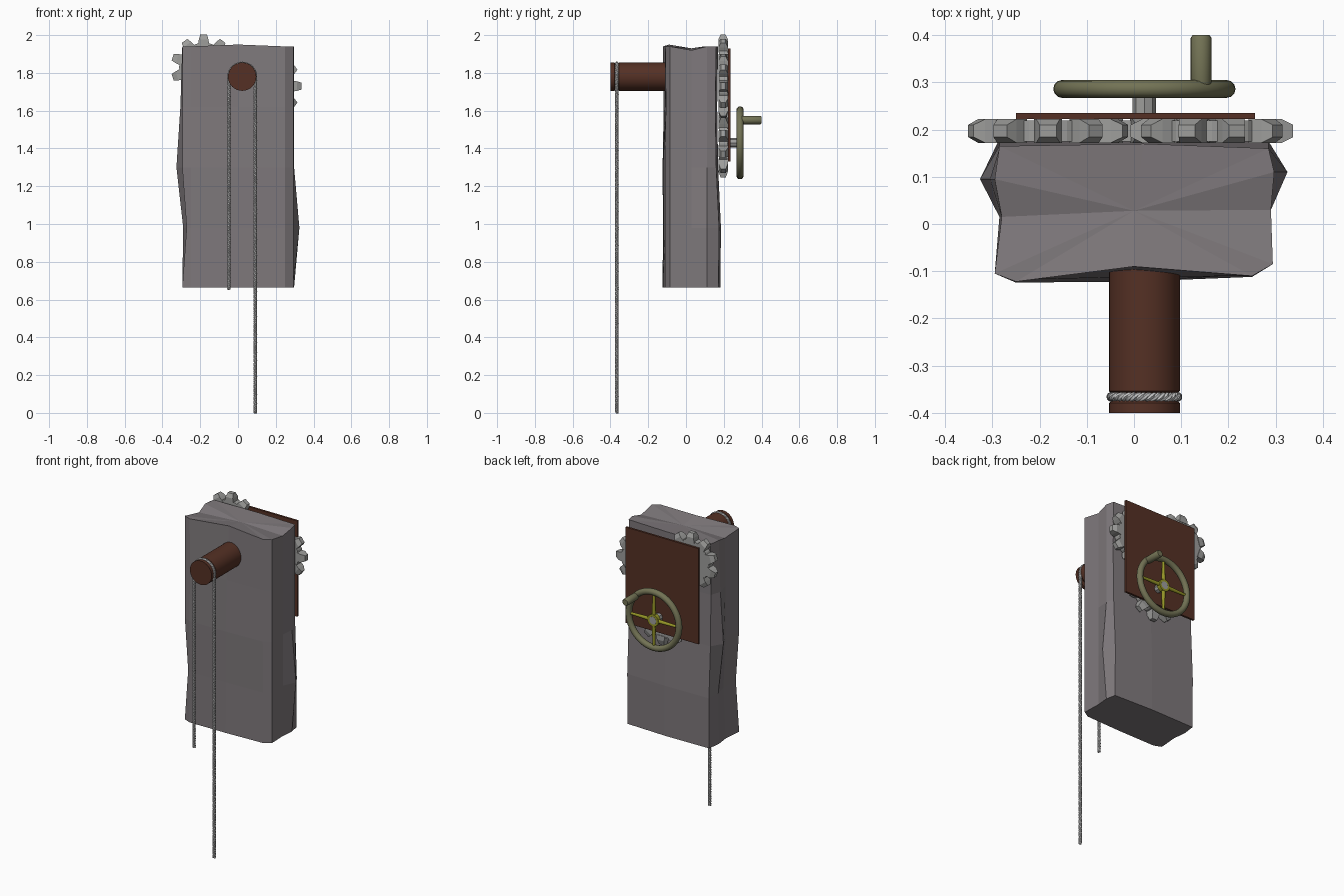
import bpy, bmesh
from math import sin, cos, pi, radians
from mathutils import Matrix, Vector

if "Cube" in bpy.data.objects:
    bpy.data.objects.remove(bpy.data.objects["Cube"], do_unlink=True)


def material(name, rgb):
    m = bpy.data.materials.new(name)
    m.use_nodes = True
    m.diffuse_color = (*rgb, 1)
    bsdf = next(n for n in m.node_tree.nodes if n.type == 'BSDF_PRINCIPLED')
    bsdf.inputs["Base Color"].default_value = (*rgb, 1)
    return m


STONE = material("grey stone", (0.21, 0.19, 0.20))
WOOD = material("dark brown wood", (0.09, 0.03, 0.018))
STEEL = material("gear steel", (0.34, 0.34, 0.33))
OLIVE = material("olive paint", (0.17, 0.17, 0.09))
BRASS = material("yellow brass", (0.30, 0.30, 0.02))
ROPE = material("pale rope", (0.55, 0.55, 0.55))


def make(name, bm, mat, smooth=None):
    bmesh.ops.recalc_face_normals(bm, faces=bm.faces)
    me = bpy.data.meshes.new(name)
    bm.to_mesh(me)
    bm.free()
    me.materials.append(mat)
    ob = bpy.data.objects.new(name, me)
    bpy.context.collection.objects.link(ob)
    if smooth:
        finish(ob, smooth)
    return ob


def finish(ob, angle):
    bpy.ops.object.select_all(action='DESELECT')
    ob.select_set(True)
    bpy.context.view_layer.objects.active = ob
    bpy.ops.object.shade_smooth_by_angle(angle=radians(angle))


def lathe(name, profile, centre, mat, sides, closed=False, smooth=35):
    """Revolve (radius, y) points about an axis along y."""
    bm = bmesh.new()
    cx, cz = centre
    rings = [[bm.verts.new((cx + r * cos(2 * pi * i / sides), y, cz + r * sin(2 * pi * i / sides)))
              for i in range(sides)] for r, y in profile]
    pairs = list(zip(rings, rings[1:]))
    if closed:
        pairs.append((rings[-1], rings[0]))
    else:
        bm.faces.new(rings[0])
        bm.faces.new(rings[-1])
    for a, b in pairs:
        for i in range(sides):
            j = (i + 1) % sides
            bm.faces.new((a[i], a[j], b[j], b[i]))
    return make(name, bm, mat, smooth)


# Rough stone block: stacked outlines with bulging sides
levels = [  # z, left crease, left bulge, right bulge, front left, front y, front middle, back y
    (0.665, -.285, -.295, .297, -.295, -.124, -.122, .182),
    (0.98, -.270, -.290, .325, -.272, -.122, -.118, .185),
    (1.30, -.285, -.326, .297, -.295, -.124, -.122, .170),
    (1.62, -.285, -.305, .297, -.295, -.118, -.112, .165),
    (1.94, -.280, -.295, .297, -.295, -.122, -.090, .170),
]
bm = bmesh.new()
rings = []
for z, crease, lb, rb, fl, fy, fm, by in levels:
    outline = [(fl, -.105), (-.25, fy), (0, fm), (.25, fy + .012), (.294, -.085), (.290, .03),
               (rb, .11), (.285, by - .01), (0.02, by), (-.285, by - .005), (lb, .095), (crease, .015)]
    ring = [bm.verts.new((x, y, z)) for x, y in outline]
    rings.append(ring)
for a, b in zip(rings, rings[1:]):
    for i in range(len(a)):
        j = (i + 1) % len(a)
        bm.faces.new((a[i], a[j], b[j], b[i]))
for ring, up in ((rings[0], 0), (rings[-1], 1)):
    mid = bm.verts.new((0, .028, ring[0].co.z - .01 * up))
    for i in (5, 11):
        ring[i].co.z -= .02 * up
    ring[2].co.z += .01 * up
    for i in range(len(ring)):
        bm.faces.new((ring[i], ring[(i + 1) % len(ring)], mid))
make("stone_block", bm, STONE)


# Three meshing gears with tapered teeth
def gear(name, cx, cz, phase, tip=.172, root=.13, teeth=10):
    bm = bmesh.new()
    bmesh.ops.create_cone(bm, cap_ends=True, segments=teeth * 2, radius1=root, radius2=root, depth=.044,
                          matrix=Matrix.Rotation(pi / 2, 4, 'X'))
    for k in range(teeth):
        spin = Matrix.Rotation(-radians(phase) - 2 * pi * k / teeth, 4, 'Y')
        sections = [(root - .012, .030, .025), (root + .018, .025, .025), (tip, .018, .013)]
        loops = [[bm.verts.new(spin @ Vector((r, sy * h, sz * w)))
                  for sy, sz in ((-1, -1), (1, -1), (1, 1), (-1, 1))] for r, w, h in sections]
        for a, b in zip(loops, loops[1:]):
            for i in range(4):
                j = (i + 1) % 4
                bm.faces.new((a[i], a[j], b[j], b[i]))
        bm.faces.new(loops[0])
        bm.faces.new(loops[-1])
    bmesh.ops.translate(bm, verts=bm.verts, vec=(cx, .197, cz))
    make(name, bm, STEEL)


gear("upper_left_gear", -.182, 1.83, 90)
gear("upper_right_gear", .165, 1.73, 0)
gear("drive_gear", .022, 1.425, 90, tip=.18)


def box(name, lo, hi, mat):
    bm = bmesh.new()
    bmesh.ops.create_cube(bm, size=1)
    for v in bm.verts:
        v.co = [l + (c + .5) * (h - l) for c, l, h in zip(v.co, lo, hi)]
    return make(name, bm, mat)


# Wooden back plate and grooved axle
box("back_plate", (-.25, .222, 1.33), (.256, .235, 1.93), WOOD)
AXLE = (.022, 1.78)
lathe("axle", [(.075, -.09), (.075, -.354), (.070, -.358), (.066, -.366), (.070, -.375),
               (.075, -.379), (.075, -.40)], AXLE, WOOD, 32)

# Hand wheel on its shaft
HUB = (.022, 1.43)
WHEEL_Y = .286
lathe("wheel_shaft", [(.025, .19), (.025, .298)], HUB, STEEL, 8, smooth=None)
lathe("wheel_rim", [(.174 + .019 * cos(pi * i / 6), WHEEL_Y + .019 * sin(pi * i / 6)) for i in range(12)],
      HUB, OLIVE, 48, closed=True, smooth=60)
lathe("wheel_hub", [(.024, .274), (.038, .274), (.038, .298), (.024, .298)], HUB, BRASS, 16, closed=True)
bm = bmesh.new()
for k in range(4):
    spin = Matrix.Translation((HUB[0], WHEEL_Y, HUB[1])) @ Matrix.Rotation(k * pi / 2, 4, 'Y')
    bmesh.ops.create_cone(bm, cap_ends=True, segments=8, radius1=.012, radius2=.008, depth=.13,
                          matrix=spin @ Matrix.Translation((.098, 0, 0)) @ Matrix.Rotation(pi / 2, 4, 'Y'))
make("wheel_spokes", bm, BRASS, 50)
lathe("crank_handle", [(.018, .285), (.022, .30), (.022, .394), (.018, .40)], (.142, 1.55), OLIVE, 20)

# Twisted rope: three strands over the axle, one end hanging lower
R, LEFT_END, TURN = .070, .655, .032
rise = AXLE[1] - LEFT_END
total = rise + pi * R + AXLE[1]


def rope_frame(s):
    """Centre (x, z) and outward direction at length s."""
    if s < rise:
        return (AXLE[0] - R, LEFT_END + s), (-1, 0)
    if s < rise + pi * R:
        a = pi - (s - rise) / R
        return (AXLE[0] + R * cos(a), AXLE[1] + R * sin(a)), (cos(a), sin(a))
    return (AXLE[0] + R, AXLE[1] - (s - rise - pi * R)), (1, 0)


cu = bpy.data.curves.new("rope", 'CURVE')
cu.dimensions = '3D'
cu.bevel_depth = .0052
cu.bevel_resolution = 1
cu.use_fill_caps = True
count = int(total / TURN * 8)
for strand in range(3):
    sp = cu.splines.new('POLY')
    sp.points.add(count)
    for i, p in enumerate(sp.points):
        s = total * i / count
        (x, z), (nx, nz) = rope_frame(s)
        t = 2 * pi * (s / TURN + strand / 3)
        p.co = (x + .005 * cos(t) * nx, -.366 + .005 * sin(t), z + .005 * cos(t) * nz, 1)
cu.materials.append(ROPE)
rope = bpy.data.objects.new("rope", cu)
bpy.context.collection.objects.link(rope)
bpy.ops.object.select_all(action='DESELECT')
rope.select_set(True)
bpy.context.view_layer.objects.active = rope
bpy.ops.object.convert(target='MESH')
finish(bpy.context.view_layer.objects.active, 50)
